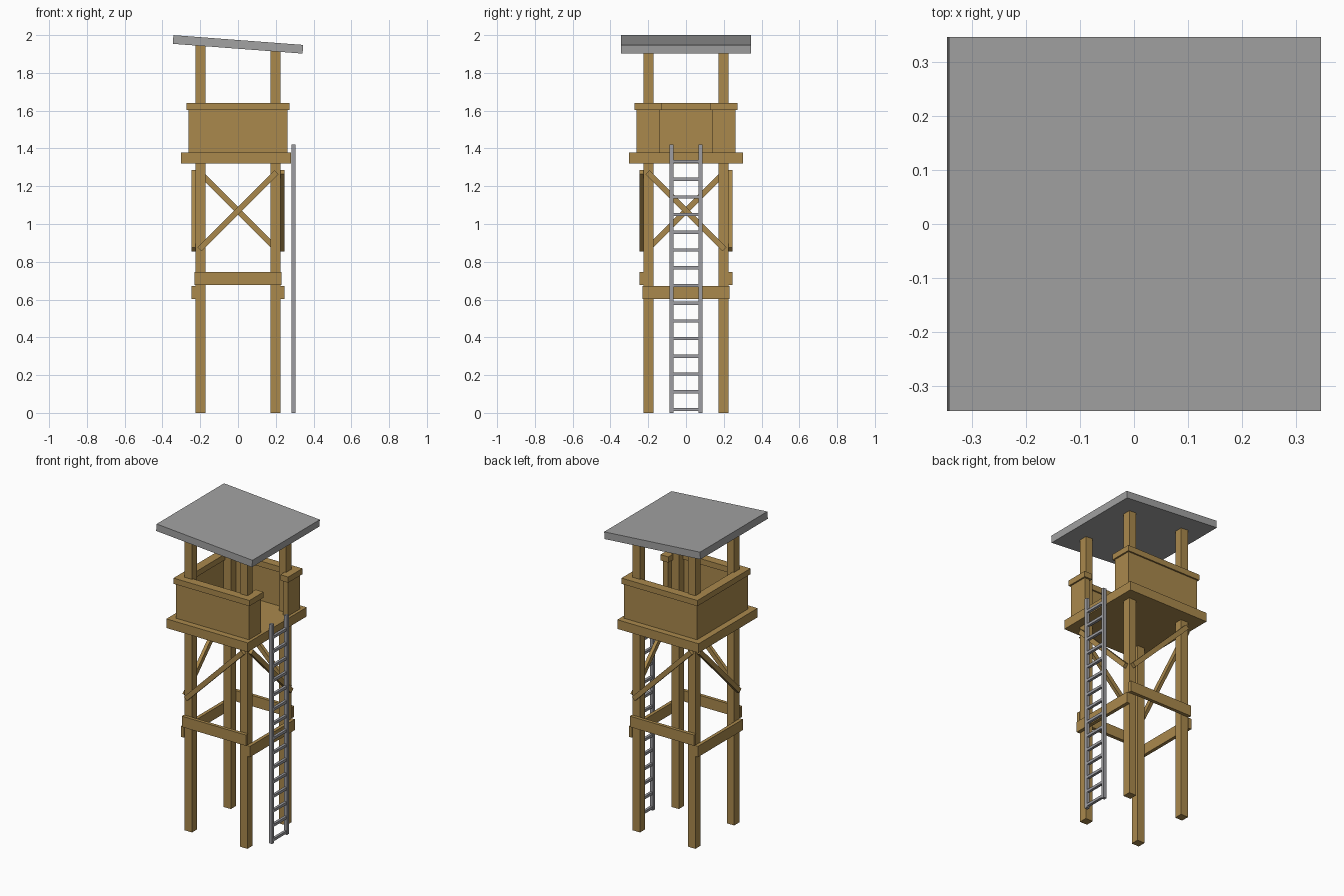
import bpy
import math

if "Cube" in bpy.data.objects:
    bpy.data.objects.remove(bpy.data.objects["Cube"])


def material(name, rgb):
    m = bpy.data.materials.new(name)
    m.diffuse_color = (*rgb, 1.0)
    m.use_nodes = True
    m.node_tree.nodes["Principled BSDF"].inputs["Base Color"].default_value = m.diffuse_color
    return m


WOOD = material("brown wood", (0.40, 0.25, 0.073))
ROOF = material("grey roof", (0.36, 0.36, 0.36))
METAL = material("ladder metal", (0.34, 0.34, 0.36))


def box(name, lo, hi, mat=WOOD, rot=(0, 0, 0)):
    """Box spanning lo..hi, optionally rotated about its own centre."""
    c = [(a + b) / 2 for a, b in zip(lo, hi)]
    h = [(b - a) / 2 for a, b in zip(lo, hi)]
    verts = [(x * h[0], y * h[1], z * h[2])
             for x in (-1, 1) for y in (-1, 1) for z in (-1, 1)]
    faces = [(0, 1, 3, 2), (4, 6, 7, 5), (0, 4, 5, 1),
             (2, 3, 7, 6), (0, 2, 6, 4), (1, 5, 7, 3)]
    me = bpy.data.meshes.new(name)
    me.from_pydata(verts, [], faces)
    me.materials.append(mat)
    ob = bpy.data.objects.new(name, me)
    ob.location, ob.rotation_euler = c, rot
    bpy.context.collection.objects.link(ob)
    return ob


IN, OUT = 0.172, 0.225      # inner and outer faces of the posts
BEAM = 0.247                # outer face of beams and braces

# four corner posts, ending inside the sloping roof
for sx in (-1, 1):
    for sy in (-1, 1):
        x, y, w = sx * 0.1985, sy * 0.1985, 0.0265
        box("corner_post", (x - w, y - w, 0), (x + w, y + w, 1.951 - sx * 0.015))

# horizontal tie beams and diagonal braces
L, W = 0.289, 0.015
for s in (-1, 1):
    a, b = sorted((s * OUT, s * BEAM))
    box("front_back_beam", (-0.23, a, 0.677), (0.23, b, 0.747))
    box("side_beam", (a, -0.23, 0.602), (b, 0.23, 0.672))
    box("front_back_brace", (-L, a, 1.07 - W), (L, b, 1.07 + W),
        rot=(0, math.radians(45 * s), 0))
    box("side_brace", (a, -L, 1.07 - W), (b, L, 1.07 + W),
        rot=(math.radians(-45 * s), 0, 0))

# platform floor
box("platform", (-0.302, -0.302, 1.32), (0.281, 0.302, 1.379))


# walls and top rails: three full sides and an open doorway at +x
def enclosure(name, i, o, z0, z1, gap):
    box("left_" + name, (-o, -i, z0), (-i, i, z1))
    for s in (-1, 1):
        a, b = sorted((s * i, s * o))
        box("front_back_" + name, (-o, a, z0), (o, b, z1))
        a, b = sorted((s * gap, s * i))
        box("doorway_" + name, (i, a, z0), (o, b, z1))


enclosure("wall", OUT, 0.262, 1.379, 1.603, 0.137)
enclosure("handrail", 0.215, 0.272, 1.603, 1.64, 0.126)

# sloping roof
box("roof", (-0.3445, -0.345, 1.928), (0.3445, 0.345, 1.974), ROOF,
    (0, math.radians(4.3), 0))

# ladder
for s in (-1, 1):
    a, b = sorted((s * 0.066, s * 0.087))
    box("ladder_rail", (0.284, a, 0), (0.305, b, 1.42), METAL)
for i in range(15):
    z = 0.018 + i * 0.0938
    box("ladder_rung", (0.286, -0.07, z - 0.0085), (0.303, 0.07, z + 0.0085), METAL)
